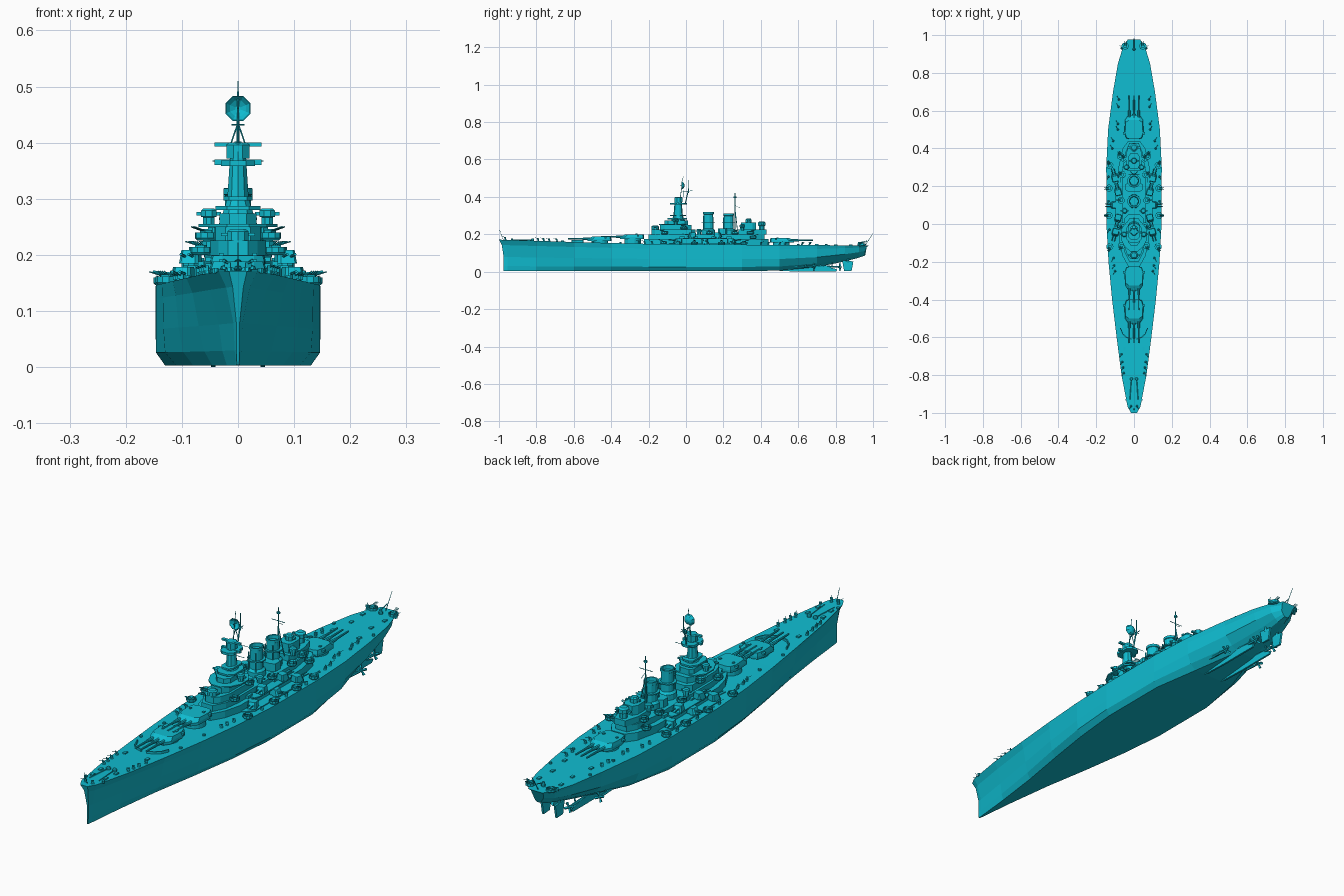
import bpy, bmesh
from math import sin, cos, pi, radians
from mathutils import Matrix, Vector

paint = bpy.data.materials.new("teal_paint")
paint.diffuse_color = (0.005, 0.51, 0.64, 1)


class Part:
    """Collects simple solids, then becomes one object."""
    def __init__(self, name):
        self.name, self.bm, self.at = name, bmesh.new(), Matrix()

    def place(self, x=0, y=0, z=0, deg=0):
        self.at = Matrix.Translation((x, y, z)) @ Matrix.Rotation(radians(deg), 4, 'Z')
        return self

    def loft(self, rings):
        rows = [[self.bm.verts.new(self.at @ Vector(p)) for p in r] for r in rings]
        n = len(rows[0])
        for a, b in zip(rows, rows[1:]):
            for i in range(n):
                self.bm.faces.new((a[i], a[(i + 1) % n], b[(i + 1) % n], b[i]))
        self.bm.faces.new(rows[0][::-1])
        self.bm.faces.new(rows[-1])
        return self

    def prism(self, outline, z0, z1, top=None):
        return self.loft([[(x, y, z0) for x, y in outline], [(x, y, z1) for x, y in top or outline]])

    def box(self, x0, x1, y0, y1, z0, z1):
        return self.prism([(x0, y0), (x1, y0), (x1, y1), (x0, y1)], z0, z1)

    def sym(self, half, z0, z1, top=None):
        full = lambda h: h + [(-x, y) for x, y in reversed(h)]
        return self.prism(full(half), z0, z1, full(top) if top else None)

    def lathe(self, x, y, prof, n=12, sy=1):
        return self.loft([[(x + r * cos(2 * pi * (i + .5) / n), y + sy * r * sin(2 * pi * (i + .5) / n), z)
                           for i in range(n)] for r, z in prof])

    def tub(self, x, y, z, r, h=.014, n=10):
        return self.lathe(x, y, [(r * .8, z), (r, z + .004), (r, z + h), (r * .87, z + h), (r * .87, z + .005)], n)

    def rod(self, a, b, r, r2=None, n=6):
        a, b = Vector(a), Vector(b)
        q = (b - a).to_track_quat('Z', 'Y')
        ring = lambda c, k: [c + q @ Vector((k * cos(2 * pi * i / n), k * sin(2 * pi * i / n), 0)) for i in range(n)]
        return self.loft([ring(a, r), ring(b, r2 or r)])

    def done(self, mirror=False):
        bmesh.ops.recalc_face_normals(self.bm, faces=self.bm.faces)
        me = bpy.data.meshes.new(self.name)
        self.bm.to_mesh(me)
        me.materials.append(paint)
        ob = bpy.data.objects.new(self.name, me)
        bpy.context.collection.objects.link(ob)
        if mirror:
            m = ob.modifiers.new("mirror", 'MIRROR')
            m.use_mirror_merge = False


def deck_z(y):
    return .146 + .026 * max(0, -y) ** 1.4 - .006 * max(0, y)


# Hull: y, deck half width, mid, chine, bottom half widths, keel height, rake
stations = [(-.975, .016, .003, .003, .002, .004, -.025), (-.955, .034, .008, .006, .004, .003, -.012),
            (-.8, .066, .034, .028, .02, .003, 0), (-.6, .092, .07, .06, .046, .003, 0),
            (-.4, .116, .106, .098, .08, .003, 0), (-.2, .135, .133, .13, .11, .003, 0),
            (0, .146, .146, .146, .13, .003, 0), (.3, .147, .147, .146, .13, .003, 0),
            (.5, .137, .135, .12, .095, .006, 0), (.7, .111, .102, .07, .04, .025, 0),
            (.85, .085, .072, .042, .022, .055, 0), (.925, .062, .05, .03, .015, .075, 0),
            (.958, .032, .024, .016, .008, .087, .02)]
rings = []
for y, d, m, c, b, zb, rake in stations:
    zd = deck_z(y)
    h = zd - zb
    half = [(d, y + rake, zd), (m + (d - m) * .5, y + rake * .4, zb + .83 * h), (m, y, zb + .45 * h),
            (c, y, zb + .16 * h), (b, y, zb)]
    rings.append(half + [(-p, q, r) for p, q, r in reversed(half)])
Part("hull").loft(rings).done()

# Underwater gear
p = Part("skegs")
prof = [(.5, .004), (.63, 0), (.8, 0), (.81, .012), (.72, .035), (.5, .03)]
p.loft([[(x, y, z) for y, z in prof] for x in (.04, .048)]).done(True)
p = Part("rudders")
prof = [(.845, .005), (.885, .003), (.895, .055), (.835, .06)]
p.loft([[(x, y, z) for y, z in prof] for x in (.026, .034)])
p.rod((.03, .865, .05), (.03, .865, .09), .006).done(True)
p = Part("propellers_and_shafts")
for x, y in ((.085, .68), (.044, .82)):
    p.place().rod((x, y - .2, .035), (x, y, .025), .005).rod((x, y - .04, .028), (x * .8, y - .04, .07), .003)
    p.rod((x, y - .005, .025), (x, y + .015, .025), .007, .002)
    for k in range(4):
        a = k * pi / 2 + .4
        p.rod((x, y, .025), (x + .02 * cos(a), y + .004, .025 + .02 * sin(a)), .003, .006, 4)
p.done(True)


# Main triple turrets
def main_turret(name, y, base, z, deg):
    p = Part(name).place(0, y, 0, deg)
    p.lathe(0, .005, [(.045, base - .005), (.045, z)], 16)
    low = [(.03, -.062), (.048, -.035), (.05, .03), (.042, .06), (.026, .066)]
    top = [(.028, -.035), (.044, -.022), (.047, .03), (.04, .058), (.025, .064)]
    p.sym(low, z, z + .011).sym(low, z + .011, z + .025, top)
    p.box(-.058, .058, .028, .04, z + .014, z + .022)
    for x in (-.025, 0, .025):
        p.rod((x, -.04, z + .012), (x, -.085, z + .0125), .0075, .006, 8)
        p.rod((x, -.08, z + .0125), (x, -.165, z + .014), .005, .0036, 8)
    for x in (-.03, .03):
        p.box(x - .004, x + .004, .02, .03, z + .025, z + .029)
    p.done()


main_turret("forward_turret", -.465, .15, .163, 0)
main_turret("raised_turret", -.29, .15, .174, 0)
main_turret("aft_turret", .515, .14, .155, 180)

# Deckhouses
p = Part("lower_deckhouse")
p.sym([(.03, -.225), (.06, -.17), (.078, -.1), (.082, .3), (.06, .4), (.03, .44)], .14, .176)
p.sym([(.085, -.09), (.118, -.06), (.118, .26), (.085, .3)], .14, .15)
p.sym([(.025, -.2), (.05, -.15), (.06, -.08), (.06, .29), (.045, .38), (.025, .42)], .176, .2)
p.sym([(.09, -.02), (.098, 0), (.098, .2), (.09, .22)], .176, .181).done()
p = Part("forward_superstructure")
p.sym([(.018, -.185), (.035, -.165), (.05, -.12), (.05, .03), (.03, .05)], .2, .226)
p.sym([(.022, -.14), (.04, -.115), (.042, 0), (.025, .03)], .226, .25)
p.sym([(.02, -.145), (.05, -.12), (.07, -.08), (.07, -.03), (.04, .01)], .25, .255)
p.sym([(.015, -.115), (.033, -.095), (.033, -.005), (.02, .01)], .255, .274)
p.lathe(0, -.165, [(.02, .226), (.02, .242), (.014, .246)], 10)
p.box(-.03, .03, -.17, -.16, .234, .239).done()

# Tower with platforms
p = Part("fire_control_tower")
p.lathe(0, -.042, [(.03, .27), (.02, .3), (.016, .36), (.014, .4)], 10, 1.25)
p.sym([(.02, -.1), (.04, -.08), (.04, -.02), (.02, .005)], .28, .287)
p.sym([(.016, -.085), (.026, -.07), (.026, -.01), (.012, 0)], .297, .304)
p.sym([(.014, -.085), (.03, -.07), (.03, -.01), (.012, .005)], .358, .368)
p.box(-.042, .042, -.05, -.038, .36, .37)
p.lathe(0, -.04, [(.022, .372), (.022, .396), (.018, .4)], 8)
p.box(-.042, .042, -.048, -.036, .393, .4).done()
p = Part("radar_mast")
p.rod((0, -.005, .36), (0, .015, .445), .003).rod((0, .015, .42), (0, .015, .49), .002)
p.rod((0, -.03, .4), (0, -.015, .51), .002, .0012)
p.rod((-.012, -.015, .4), (0, -.015, .435), .0015).rod((.012, -.015, .4), (0, -.015, .435), .0015)
p.rod((-.012, .015, .432), (.012, .015, .432), .0015).rod((0, -.02, .43), (0, .035, .432), .0015)
p.rod((-.045, .005, .367), (.045, .005, .367), .001).rod((-.025, .005, .318), (.025, .005, .318), .001).done()
p = Part("radar_dish")
dish = [(.006, -.008), (.017, -.013), (.024, -.024), (.0225, -.024), (.015, -.016), (.005, -.011)]
p.loft([[(r * cos(pi * (i + .5) / 4), y, .461 + r * sin(pi * (i + .5) / 4)) for i in range(8)] for r, y in dish])
p.rod((0, -.01, .461), (0, -.032, .461), .0015).done()

# Funnels
for name, y, top in (("forward_funnel", .12, .318), ("aft_funnel", .228, .31)):
    p = Part(name)
    p.lathe(0, y, [(.034, .195), (.034, .222), (.025, .23), (.024, top - .012), (.027, top - .01),
                   (.027, top), (.022, top), (.021, top - .015)], 12, 1.1)
    for x in (-.016, .016):
        p.rod((x, y - .027, .2), (x, y - .027, top - .02), .003)
    p.lathe(0, y, [(.036, .262), (.036, .267)], 10).done()

# Aft superstructure, mast and searchlight house
p = Part("aft_superstructure")
p.sym([(.035, .28), (.042, .3), (.042, .37), (.025, .43)], .2, .225)
p.sym([(.022, .295), (.03, .31), (.03, .355), (.018, .375)], .225, .262)
p.lathe(0, .335, [(.017, .262), (.017, .278), (.012, .284)], 8)
p.box(-.026, .026, .33, .34, .268, .276)
p.lathe(0, .405, [(.016, .225), (.016, .245), (.022, .246), (.022, .262), (.014, .268)], 8)
p.box(-.034, .034, .4, .41, .25, .257)
p.sym([(.03, .17), (.045, .18), (.045, .21), (.03, .22)], .2, .232).done()
p = Part("main_mast")
p.rod((0, .262, .2), (0, .262, .42), .004, .002).rod((-.03, .262, .365), (.03, .262, .365), .0013)
p.rod((0, .262, .355), (0, .29, .34), .001).lathe(0, .262, [(.007, .395), (.007, .402)], 6)
for x in (-.018, .018):
    p.rod((x, .275, .22), (0, .262, .34), .002)
p.done()

# Twin secondary mounts
p = Part("secondary_mounts")
for x, y, z, deg in ((.098, -.045, .15, 15), (.085, .03, .181, 12), (.104, .1, .15, 90),
                     (.085, .172, .181, 168), (.1, .245, .15, 165)):
    p.place(x, y, z, deg)
    p.lathe(0, 0, [(.016, -.004), (.016, .005)], 10)
    p.sym([(.013, -.02), (.018, -.012), (.018, .018), (.013, .022)], .004, .028,
          [(.011, -.009), (.015, -.005), (.016, .017), (.012, .02)])
    for bx in (-.007, .007):
        p.rod((bx, -.01, .016), (bx, -.048, .02), .0025)
p.done(True)

# Directors on either side
p = Part("side_directors")
for x, y, z in ((.052, -.055, .255), (.05, .07, .2), (.04, .3, .225)):
    p.place(x, y, z).lathe(0, 0, [(.011, -.004), (.011, .012), (.015, .013), (.015, .024), (.01, .028)], 8)
    p.box(-.022, .022, -.004, .004, .015, .021)
p.done(True)

# Quadruple guns in tubs
p = Part("anti_aircraft_tubs")
tubs = [(.128, -.12, .147, 20), (.132, .045, .146, 90), (.132, .19, .146, 90), (.128, .31, .145, 150),
        (.066, -.115, .2, 20), (.068, .125, .2, 90), (.062, .262, .2, 120), (.05, .345, .2, 150),
        (.047, .942, .137, 180), (.072, .36, .176, 160), (.058, -.01, .226, 60)]
for x, y, z, deg in tubs:
    p.place(x, y, z, deg).tub(0, 0, 0, .019)
    p.box(-.009, .009, -.006, .008, .004, .018)
    for bx in (-.006, -.002, .002, .006):
        p.rod((bx, -.004, .017), (bx, -.026, .024), .0012, n=4)
p.done(True)

# Light single guns with shields along the deck edge
p = Part("light_guns")
spots = [(.055, -.79), (.058, -.76), (.062, -.73), (.066, -.69), (.1, -.25), (.105, -.22), (.108, -.18),
         (.115, .4), (.11, .44), (.085, .5), (.085, .53), (.082, .62), (.08, .66), (.016, -.965), (.13, -.03),
         (.135, .12), (.135, .25), (.065, .93)]
for x, y in spots:
    p.place(x, y, deck_z(y), 30 if y < .3 else 150)
    p.lathe(0, 0, [(.007, -.002), (.005, .004), (.0025, .012)], 6).box(-.006, .006, -.005, -.003, .007, .016)
    p.rod((0, .004, .012), (0, -.02, .017), .001, n=4)
p.done(True)

# Deck fittings: breakwater, hatches, bollards, rafts, boats
p = Part("breakwater")
arc = [(.014, -.612), (.04, -.603), (.06, -.585), (.074, -.552)]
for a, b in zip(arc, arc[1:]):
    z = deck_z(-.58) - .003
    p.prism([a, b, (b[0] - .003, b[1] + .004), (a[0] - .003, a[1] + .004)], z, z + .013)
p.done(True)
p = Part("deck_fittings")
for y, x in ((-.9, .03), (-.84, .035), (-.66, .05), (.7, .06), (.8, .045), (.88, .05)):
    p.place(x, y, deck_z(y)).box(-.006, .006, -.009, .009, -.003, .005)
for y in (-.93, -.5, -.35, .6, .75):
    p.place(.04 if y < -.9 else .09, y, deck_z(y)).lathe(0, 0, [(.006, -.003), (.006, .007)], 8)
for y in (-.02, .05, .15, .23):
    p.place(.066, y, .176).box(-.005, .005, -.014, .014, 0, .012)
p.done(True)
p = Part("anchor_gear")
z = deck_z(-.86)
p.lathe(.014, -.82, [(.009, z - .004), (.009, z + .006), (.006, z + .01)], 8)
p.rod((.014, -.82, z + .002), (.022, -.93, deck_z(-.93) + .001), .002, n=4).done(True)

# Stern crane and flagstaffs
p = Part("staffs")
p.rod((0, -.975, .165), (0, -.996, .222), .0016, .001).rod((0, .955, .135), (0, .999, .205), .0018, .001)
p.lathe(0, .925, [(.008, .136), (.008, .15), (.004, .16)], 8).rod((0, .925, .155), (0, .968, .165), .002).done()
